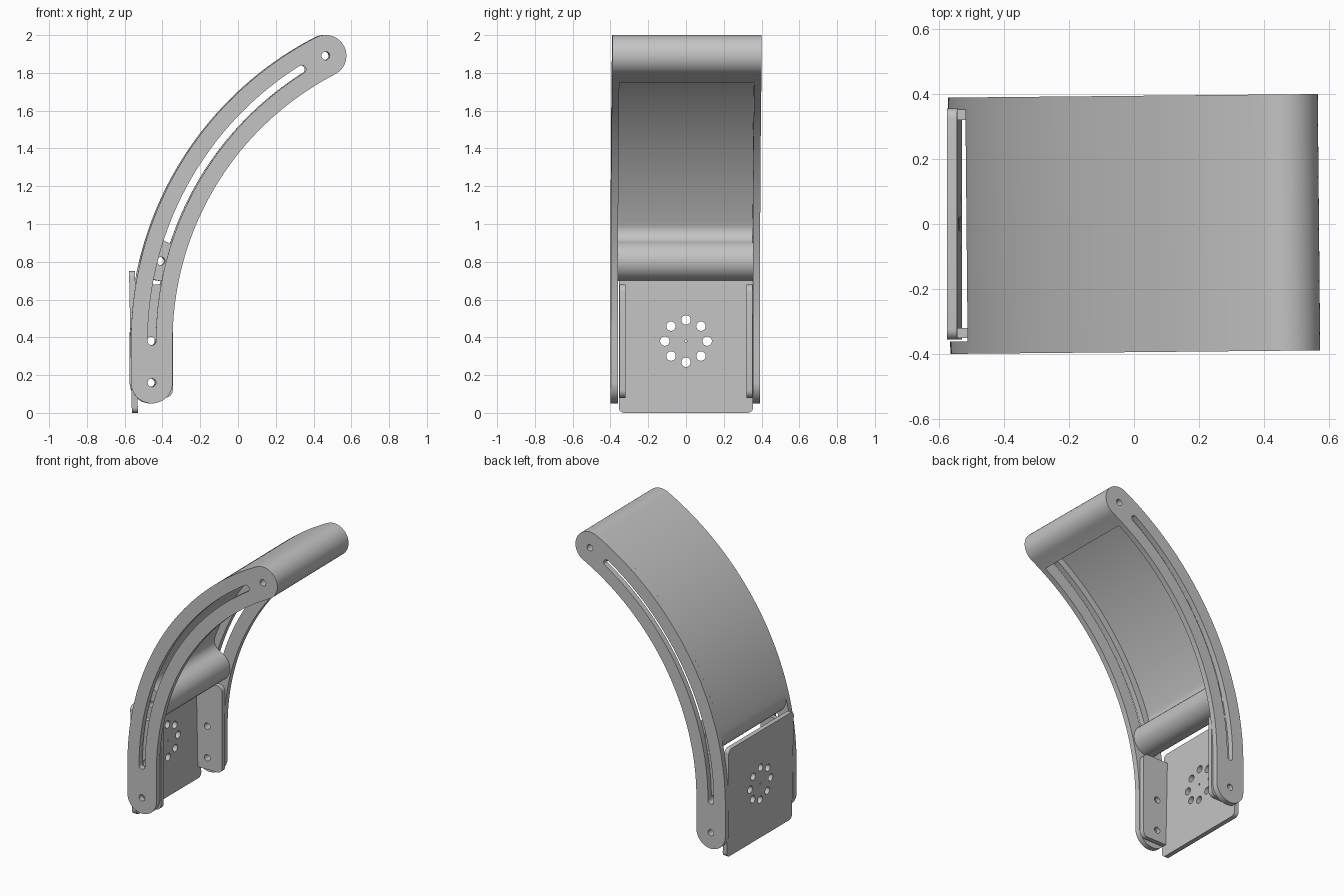
import bpy, bmesh
from math import sin, cos, radians, degrees, asin, acos, atan2
from mathutils import Matrix, Vector

cube = bpy.data.objects.get("Cube")
if cube:
    bpy.data.objects.remove(cube, do_unlink=True)

grey = bpy.data.materials.new("plain_grey")
grey.use_nodes = True
grey.diffuse_color = (0.55, 0.55, 0.55, 1)
grey.node_tree.nodes["Principled BSDF"].inputs["Base Color"].default_value = (0.55, 0.55, 0.55, 1)


def polar(c, r, a):
    return (c[0] + r * cos(radians(a)), c[1] + r * sin(radians(a)))


def arc(c, r, a, b, n=24):
    return [polar(c, r, a + (b - a) * i / n) for i in range(n + 1)]


def circle(c, r):
    return arc(c, r, 0, 360)[:-1]


def rounded_rect(u0, u1, v0, v1, r, corners=(1, 1, 1, 1)):
    """Corners run top right, top left, bottom left, bottom right."""
    pts = []
    spots = [(u1 - r, v1 - r), (u0 + r, v1 - r), (u0 + r, v0 + r), (u1 - r, v0 + r)]
    for i, (spot, on) in enumerate(zip(spots, corners)):
        if on:
            pts += arc(spot, r, 90 * i, 90 * i + 90, 6)
        else:
            pts.append(((u0, u1)[i in (0, 3)], (v0, v1)[i < 2]))
    return pts


def sheet(name, loops, w0, w1, place):
    """Extrude a filled outline with holes from w0 to w1, placed by a function."""
    curve = bpy.data.curves.new(name, "CURVE")
    curve.dimensions = "2D"
    curve.fill_mode = "BOTH"
    curve.extrude = (w1 - w0) / 2
    for loop in loops:
        s = curve.splines.new("POLY")
        s.points.add(len(loop) - 1)
        for p, (u, v) in zip(s.points, loop):
            p.co = (u, v, 0, 1)
        s.use_cyclic_u = True
    temp = bpy.data.objects.new(name + "_outline", curve)
    bpy.context.collection.objects.link(temp)
    bpy.context.view_layer.update()
    mesh = bpy.data.meshes.new_from_object(temp.evaluated_get(bpy.context.evaluated_depsgraph_get()))
    bpy.data.objects.remove(temp, do_unlink=True)
    bm = bmesh.new()
    bm.from_mesh(mesh)
    for v in bm.verts:
        v.co = Vector(place(v.co.x, v.co.y, v.co.z + (w0 + w1) / 2))
    bmesh.ops.remove_doubles(bm, verts=bm.verts, dist=0.0001)
    bmesh.ops.recalc_face_normals(bm, faces=bm.faces)
    bm.to_mesh(mesh)
    bm.free()
    mesh.name = name
    mesh.materials.clear()
    mesh.materials.append(grey)
    ob = bpy.data.objects.new(name, mesh)
    bpy.context.collection.objects.link(ob)
    bpy.ops.object.select_all(action="DESELECT")
    ob.select_set(True)
    bpy.context.view_layer.objects.active = ob
    bpy.ops.object.shade_smooth_by_angle(angle=radians(30))
    return ob


# Shared layout of the curved arm
C = (1.24, 0.38)
MID, HALF = 1.70, 0.11
OUT, INN = MID + HALF, MID - HALF
END = 117.3
HEAD = polar(C, MID, END)
FOOT = (C[0] - MID, 0.16)
PIVOT = (FOOT[0], C[1])
HOLE = 0.022
yaw = Matrix.Rotation(radians(0.55), 3, "Z")


def turned(u, v, w):
    return yaw @ Vector((u, w, v))


# Slotted side arms
arm = (arc(C, OUT, END, 180, 48) + arc(FOOT, HALF, 180, 360)
       + arc(C, INN, 180, END, 48) + arc(HEAD, HALF, END - 180, END)[1:-1])
slot_end = 122.2
slot = (arc(C, MID + HOLE, slot_end, 180, 48) + arc(PIVOT, HOLE, 180, 360, 12)[1:-1]
        + arc(C, MID - HOLE, 180, slot_end, 48)
        + arc(polar(C, MID, slot_end), HOLE, slot_end - 180, slot_end, 12)[1:-1])
for name, w0, w1 in (("left_arm", 0.357, 0.395), ("right_arm", -0.395, -0.357)):
    sheet(name, [arm, slot, circle(HEAD, HOLE), circle(FOOT, HOLE)], w0, w1, turned)

# Curved cover with a solid head and a filleted lower roll
SKIN = OUT - 0.04
ROLL, FIL = 0.105, 0.07
roll_angle = 165.6
roll_c = polar(C, OUT - ROLL, roll_angle)
ra, rb, rd = OUT - ROLL, SKIN - FIL, ROLL + FIL
fil_angle = roll_angle - degrees(acos((ra * ra + rb * rb - rd * rd) / (2 * ra * rb)))
fil_c = polar(C, rb, fil_angle)
touch = degrees(atan2(fil_c[1] - roll_c[1], fil_c[0] - roll_c[0]))
block = 120.6
cover = (arc(C, OUT, END, roll_angle, 48)
         + arc(roll_c, ROLL, roll_angle, touch + 360)[1:]
         + arc(fil_c, FIL, touch + 180, fil_angle, 12)[1:]
         + arc(C, SKIN, fil_angle, block, 48)[1:]
         + arc(C, INN, block, END, 4)
         + arc(HEAD, HALF, END - 180, END)[1:-1])
sheet("curved_cover", [cover, circle(HEAD, HOLE), circle(roll_c, HOLE)], -0.357, 0.357, turned)

# Mounting plate with a ring of holes, leaning slightly
centre = (0, 0.38)
ring = [circle(polar(centre, 0.112, 45 * i), 0.025) for i in range(8)]
sheet("mounting_plate",
      [rounded_rect(-0.356, 0.356, 0, 0.75, 0.03), circle(centre, 0.006)] + ring,
      -0.016, 0.016, lambda u, v, w: (-0.546 + w - 0.02 * v, u, v))

# Bracket flanges that the arms bolt to
flange = rounded_rect(-0.555, -0.345, 0.08, 0.68, 0.04, (1, 0, 0, 1))
for name, w0, w1 in (("left_flange", 0.32, 0.352), ("right_flange", -0.352, -0.32)):
    sheet(name, [flange, circle(PIVOT, HOLE), circle(FOOT, HOLE)], w0, w1,
          lambda u, v, w: (u, w, v))
